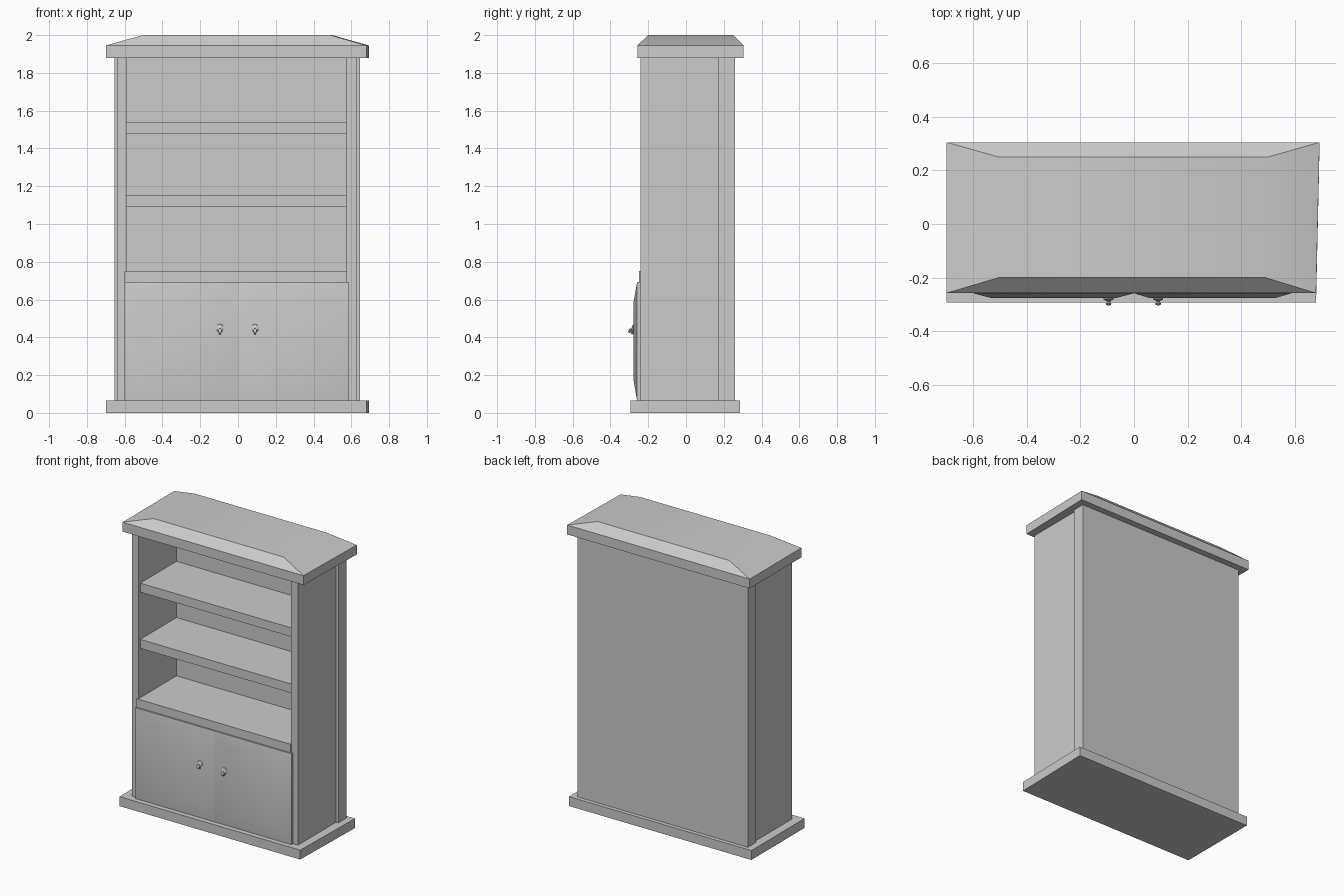
import bpy, bmesh, math
from mathutils import Matrix

old = bpy.data.objects.get("Cube")
if old:
    bpy.data.objects.remove(old, do_unlink=True)

GREY = (0.6, 0.6, 0.6, 1)
mat = bpy.data.materials.new("plain grey")
mat.use_nodes = True
mat.diffuse_color = GREY
mat.node_tree.nodes["Principled BSDF"].inputs["Base Color"].default_value = GREY


def finish(name, bm, smooth=False):
    bmesh.ops.recalc_face_normals(bm, faces=bm.faces)
    mesh = bpy.data.meshes.new(name)
    bm.to_mesh(mesh)
    bm.free()
    mesh.materials.append(mat)
    obj = bpy.data.objects.new(name, mesh)
    bpy.context.collection.objects.link(obj)
    if smooth:
        bpy.ops.object.select_all(action='DESELECT')
        obj.select_set(True)
        bpy.context.view_layer.objects.active = obj
        bpy.ops.object.shade_smooth_by_angle(angle=math.radians(30))
    return obj


def loft(name, loops, smooth=False):
    """Skin a stack of closed loops and cap both ends."""
    bm = bmesh.new()
    rings = [[bm.verts.new(p) for p in loop] for loop in loops]
    for a, b in zip(rings, rings[1:]):
        for i in range(len(a)):
            j = (i + 1) % len(a)
            bm.faces.new((a[i], a[j], b[j], b[i]))
    bm.faces.new(rings[0])
    bm.faces.new(rings[-1])
    return finish(name, bm, smooth)


def flat_rect(x0, x1, y0, y1, z, skew=0.0):
    """Horizontal rectangle whose right end is shorter at the front."""
    return [(x0, y0, z), (x1 - skew, y0, z), (x1, y1, z), (x0, y1, z)]


def upright_rect(x0, x1, z0, z1, y):
    return [(x0, y, z0), (x1, y, z0), (x1, y, z1), (x0, y, z1)]


def board(name, x0, x1, y0, y1, z0, z1, skew=0.0):
    return loft(name, [flat_rect(x0, x1, y0, y1, z, skew) for z in (z0, z1)])


# Plinth and sloped cornice
board("base_plinth", -0.70, 0.693, -0.293, 0.287, 0, 0.065, 0.013)
loft("top_cornice", [
    flat_rect(-0.70, 0.693, -0.258, 0.305, 1.88, 0.013),
    flat_rect(-0.70, 0.693, -0.258, 0.305, 1.945, 0.013),
    flat_rect(-0.505, 0.5, -0.2, 0.25, 2.0, 0.01)], smooth=True)

# Carcass: back panel and sides
board("back_panel", -0.655, 0.645, 0.172, 0.26, 0.06, 1.885)
board("right_side", -0.64, -0.59, -0.24, 0.175, 0.06, 1.885)
board("left_side", 0.572, 0.627, -0.24, 0.175, 0.06, 1.885)

# Shelves and cabinet top
for name, z in (("lower_shelf", 1.09), ("upper_shelf", 1.478)):
    board(name, -0.592, 0.575, -0.222, 0.175, z, z + 0.062)
board("cabinet_top", -0.6, 0.576, -0.248, 0.175, 0.69, 0.75)

# Raised-panel doors
for name, x0, x1, p0, p1 in (("right_door", -0.6, 0, -0.53, -0.07),
                             ("left_door", 0, 0.588, 0.06, 0.525)):
    loft(name, [upright_rect(x0, x1, 0.065, 0.692, -0.22),
                upright_rect(x0, x1, 0.065, 0.692, -0.259),
                upright_rect(p0, p1, 0.17, 0.59, -0.277)], smooth=True)

# Turned knobs with a drooping pull
PROFILE = [(0.018, 0), (0.019, 0.005), (0.012, 0.009), (0.006, 0.012),
           (0.006, 0.016), (0.011, 0.021), (0.009, 0.026), (0.003, 0.028)]
SIDES = 12
for name, x in (("right_knob", -0.095), ("left_knob", 0.09)):
    rings = []
    for r, d in PROFILE:
        droop = d * 0.7
        rings.append([(x + r * math.cos(t), -0.276 - d, 0.45 - droop + r * 1.15 * math.sin(t))
                      for t in (2 * math.pi * i / SIDES for i in range(SIDES))])
    loft(name, rings, smooth=True)
    bm = bmesh.new()
    bmesh.ops.create_cone(bm, cap_ends=True, segments=8, radius1=0.005, radius2=0.007,
                          depth=0.022,
                          matrix=Matrix.Translation((x, -0.286, 0.426))
                          @ Matrix.Rotation(math.radians(20), 4, 'X'))
    finish(name.replace("knob", "pull"), bm, smooth=True)
